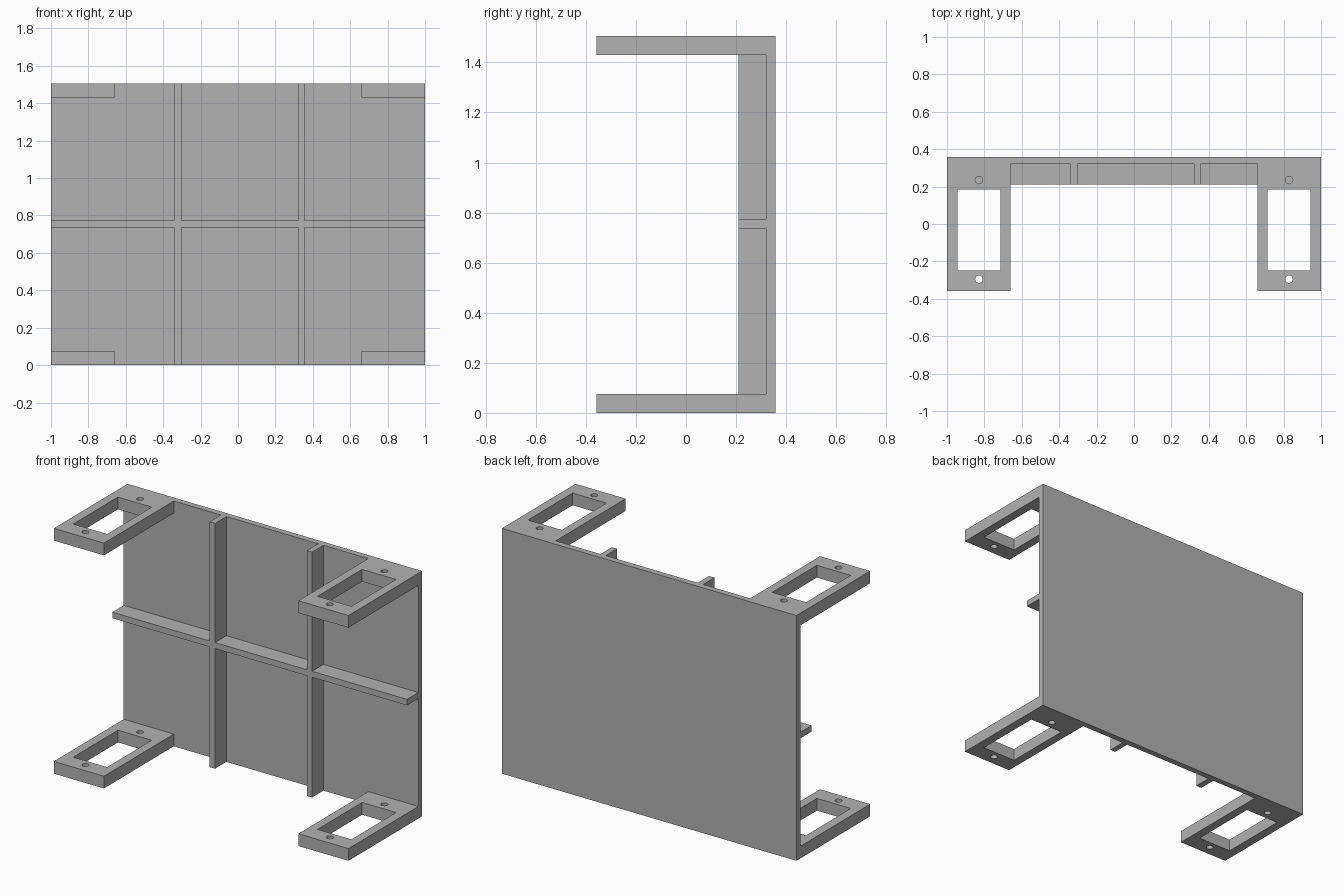
import bpy, bmesh
from math import cos, sin, tau

cube = bpy.data.objects.get("Cube")
if cube:
    bpy.data.objects.remove(cube, do_unlink=True)

GREY = (0.445, 0.445, 0.445, 1)
mat = bpy.data.materials.new("grey")
mat.use_nodes = True
mat.diffuse_color = GREY
mat.node_tree.nodes["Principled BSDF"].inputs["Base Color"].default_value = GREY

HEIGHT = 1.505       # overall height
BACK = 0.357         # rear face of the panel
PANEL = 0.32         # front face of the panel
RIB = 0.21           # front edge of the ribs
THICK = 0.075        # bracket thickness


def add_object(name, mesh):
    mesh.materials.clear()
    mesh.materials.append(mat)
    obj = bpy.data.objects.new(name, mesh)
    bpy.context.collection.objects.link(obj)
    return obj


def box(name, x, y, z):
    """Box from (low, high) ranges on each axis."""
    bm = bmesh.new()
    bmesh.ops.create_cube(bm, size=1)
    for v in bm.verts:
        v.co = [sum(r) / 2 + c * (r[1] - r[0]) for c, r in zip(v.co, (x, y, z))]
    mesh = bpy.data.meshes.new(name)
    bm.to_mesh(mesh)
    bm.free()
    return add_object(name, mesh)


def rectangle(x0, x1, y0, y1):
    return [(x0, y0), (x1, y0), (x1, y1), (x0, y1)]


def circle(x, y, r, n=24):
    return [(x + r * cos(tau * i / n), y + r * sin(tau * i / n)) for i in range(n)]


def pierced_plate(name, loops, thickness):
    """Flat plate from an outline followed by its holes."""
    curve = bpy.data.curves.new(name, "CURVE")
    curve.dimensions = "2D"
    curve.fill_mode = "BOTH"
    curve.extrude = thickness / 2
    for loop in loops:
        spline = curve.splines.new("POLY")
        spline.points.add(len(loop) - 1)
        for point, (x, y) in zip(spline.points, loop):
            point.co = (x, y, 0, 1)
        spline.use_cyclic_u = True
    temp = bpy.data.objects.new(name + "_outline", curve)
    mesh = bpy.data.meshes.new_from_object(temp)
    bpy.data.objects.remove(temp)
    bpy.data.curves.remove(curve)
    bm = bmesh.new()
    bm.from_mesh(mesh)
    bmesh.ops.remove_doubles(bm, verts=bm.verts, dist=0.0001)
    bmesh.ops.recalc_face_normals(bm, faces=bm.faces)
    for f in bm.faces:
        f.smooth = False
    bm.to_mesh(mesh)
    bm.free()
    mesh.name = name
    return mesh


# Back panel
box("back_panel", (-1, 1), (PANEL, BACK), (0, HEIGHT))

# Upright ribs
ribs = {"right": (-0.34, -0.303), "left": (0.321, 0.356)}
for side, x in ribs.items():
    box(side + "_upright_rib", x, (RIB, PANEL), (0, HEIGHT))

# Cross rib, in segments between the uprights
spans = {"right": (-1, ribs["right"][0]),
         "middle": (ribs["right"][1], ribs["left"][0]),
         "left": (ribs["left"][1], 1)}
for side, x in spans.items():
    box(side + "_cross_rib", x, (RIB, PANEL), (0.737, 0.774))

# Corner brackets with a window and two screw holes
bracket = pierced_plate("bracket", [
    rectangle(0.66, 1, -BACK, PANEL),
    rectangle(0.714, 0.944, -0.249, 0.184),
    circle(0.829, 0.235, 0.02),
    circle(0.829, -0.295, 0.02),
], THICK)
for level, z in (("lower", THICK / 2), ("upper", HEIGHT - THICK / 2)):
    for side, sign in (("left", 1), ("right", -1)):
        mesh = bracket.copy()
        if sign < 0:
            for v in mesh.vertices:
                v.co.x = -v.co.x
            mesh.flip_normals()
        add_object(level + "_" + side + "_bracket", mesh).location.z = z
bpy.data.meshes.remove(bracket)
